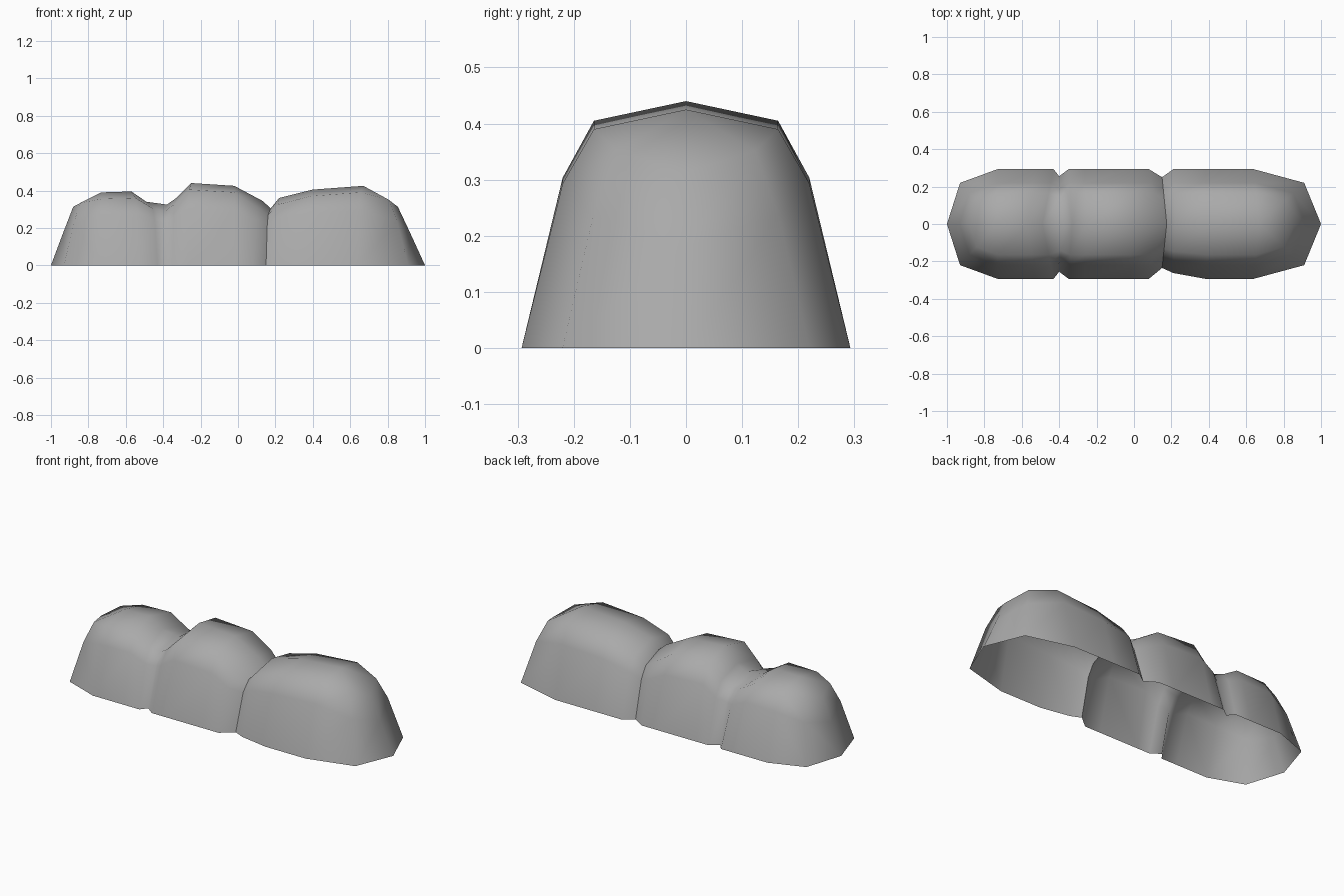
import bpy
import bmesh

cube = bpy.data.objects.get("Cube")
if cube:
    bpy.data.objects.remove(cube)

# Stations along the mound: base x, front half width, back half width, ridge x, ridge height
STATIONS = [
    (-0.73, 0.293, 0.293, -0.73, 0.39),
    (-0.53, 0.293, 0.293, -0.57, 0.395),
    (-0.43, 0.293, 0.293, -0.49, 0.34),
    (-0.40, 0.255, 0.255, -0.38, 0.325),
    (-0.35, 0.293, 0.293, -0.33, 0.36),
    (-0.27, 0.293, 0.293, -0.25, 0.44),
    (-0.02, 0.293, 0.293, -0.02, 0.425),
    (0.08, 0.293, 0.293, 0.13, 0.345),
    (0.15, 0.235, 0.25, 0.175, 0.305),
    (0.21, 0.262, 0.293, 0.22, 0.36),
    (0.38, 0.293, 0.293, 0.40, 0.405),
    (0.64, 0.293, 0.293, 0.67, 0.425),
]
SEAM = 8
SPREAD = (1, 0.75, 0.56)  # how far each level reaches out from the ridge


def level_heights(h, tip):
    """Heights of the three lower levels; tip runs from 0 (side) to 1 (end)."""
    side = (0, 0.69 * h, h - 0.035)
    end = (0, 0.18, 0.313)
    return [a + (b - a) * tip for a, b in zip(side, end)]


def rib(bm, base_x, base_y, ridge_x, h, tip=0):
    """Vertices from the ground edge up to just below the ridge."""
    return [bm.verts.new((ridge_x + (base_x - ridge_x) * f, base_y * f, z))
            for f, z in zip(SPREAD, level_heights(h, tip))]


def skin(bm, a, b):
    for i in range(len(a) - 1):
        corners = [a[i], b[i], b[i + 1], a[i + 1]]
        bm.faces.new(list(dict.fromkeys(corners)))


bm = bmesh.new()

# Three joined humps
arches = []
for bx, front, back, rx, h in STATIONS:
    ridge = bm.verts.new((rx, 0, h))
    arches.append(rib(bm, bx, -front, rx, h) + [ridge]
                  + rib(bm, bx, back, rx, h)[::-1])
for a, b in zip(arches, arches[1:]):
    skin(bm, a, b)

# Rounded ends, fanned around the last ridge point
for index, corner, tip_x in ((0, -0.93, -1.0), (-1, 0.91, 1.0)):
    rx, h = STATIONS[index][3:]
    arch = arches[index]
    ridge = arch[3]
    fan = [arch[:4]]
    for x, y, tip in ((corner, -0.22, 0.5), (tip_x, 0, 1), (corner, 0.22, 0.5)):
        fan.append(rib(bm, x, y, rx, h, tip) + [ridge])
    fan.append(arch[:2:-1])
    for a, b in zip(fan, fan[1:]):
        skin(bm, a, b)

bmesh.ops.recalc_face_normals(bm, faces=bm.faces)
# Open shell: make sure the outside faces outwards
bm.normal_update()
if sum(f.normal.z for f in bm.faces) < 0:
    bmesh.ops.reverse_faces(bm, faces=bm.faces)
for f in bm.faces:
    f.smooth = True
# Crisp crease between the middle and the left hump
for a, b in zip(arches[SEAM], arches[SEAM][1:]):
    bm.edges.get((a, b)).smooth = False

mesh = bpy.data.meshes.new("mound_shell")
bm.to_mesh(mesh)
bm.free()
mound = bpy.data.objects.new("mound_shell", mesh)
bpy.context.collection.objects.link(mound)

# Plain grey
grey = bpy.data.materials.new("plain_grey")
grey.use_nodes = True
colour = (0.4, 0.4, 0.4, 1)
grey.diffuse_color = colour
grey.node_tree.nodes["Principled BSDF"].inputs["Base Color"].default_value = colour
mesh.materials.append(grey)
